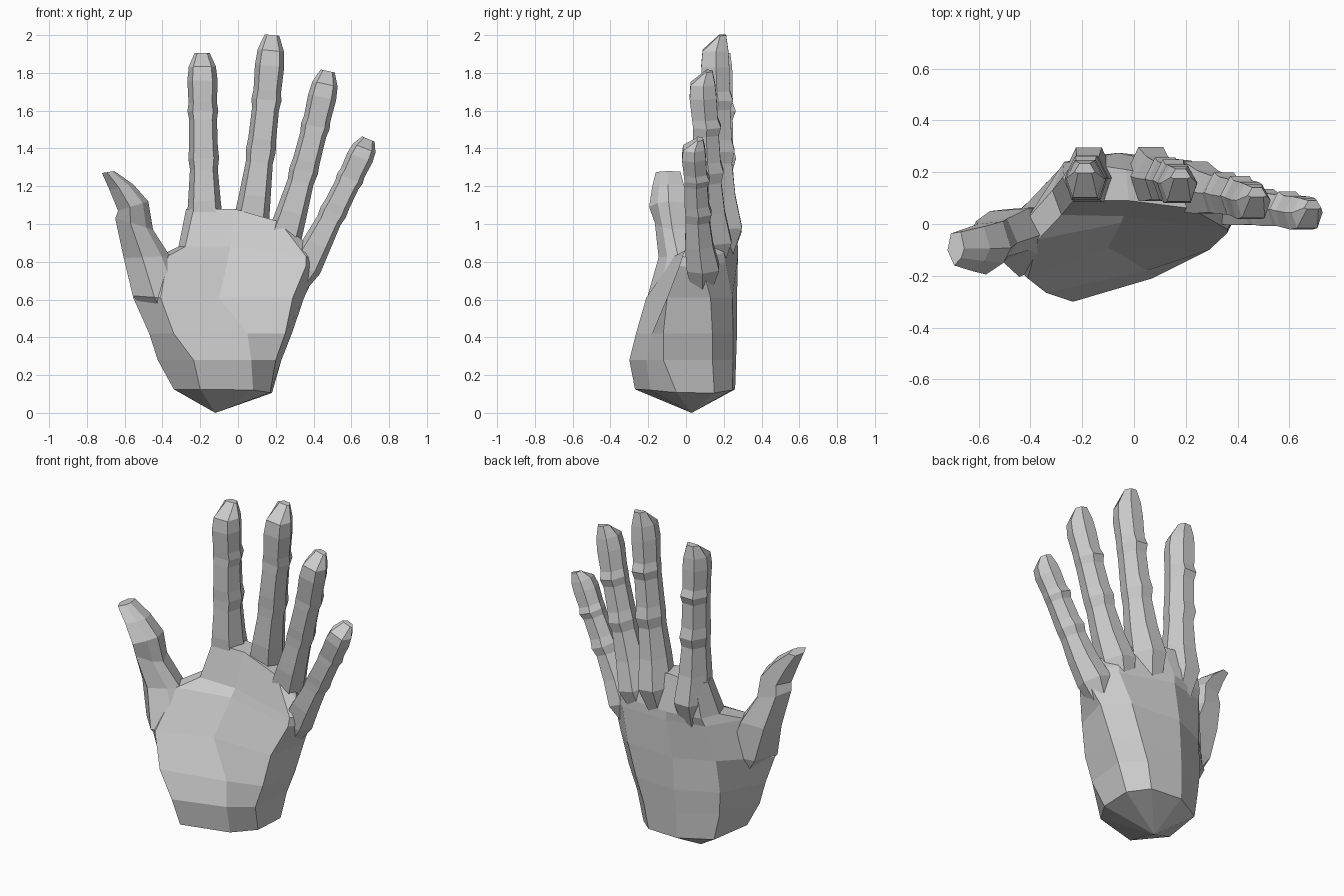
import bpy, bmesh
from mathutils import Vector

if "Cube" in bpy.data.objects:
    bpy.data.objects.remove(bpy.data.objects["Cube"])


def loft(name, rings, apex=None):
    """Skin a closed tube through the rings; the start may close in a point."""
    bm = bmesh.new()
    loops = [[bm.verts.new(p) for p in ring] for ring in rings]
    n = len(loops[0])
    for a, b in zip(loops, loops[1:]):
        for i in range(n):
            j = (i + 1) % n
            bm.faces.new((a[i], a[j], b[j], b[i]))
    if apex:
        v = bm.verts.new(apex)
        for i in range(n):
            bm.faces.new((v, loops[0][(i + 1) % n], loops[0][i]))
    else:
        bm.faces.new(loops[0][::-1])
    bm.faces.new(loops[-1])
    bmesh.ops.recalc_face_normals(bm, faces=bm.faces)
    bmesh.ops.triangulate(bm, faces=[f for f in bm.faces if len(f.verts) > 4])
    me = bpy.data.meshes.new(name)
    bm.to_mesh(me)
    bm.free()
    ob = bpy.data.objects.new(name, me)
    bpy.context.collection.objects.link(ob)
    return ob


# Palm: height, droop towards the little finger, outline (left, front, right, back)
palm_rings = [
    (.125, .6, [(-.34, -.10), (-.2, -.27), (.08, -.19), (.17, -.05),
                (.18, .15), (.08, .245), (-.12, .26), (-.30, .16)]),
    (.28, 0, [(-.425, -.10), (-.235, -.30), (.07, -.21), (.20, -.12),
              (.23, .14), (.11, .25), (-.12, .265), (-.33, .15)]),
    (.42, 0, [(-.47, -.09), (-.34, -.265), (.05, -.18), (.25, -.12),
              (.285, .14), (.16, .25), (-.11, .27), (-.34, .16)]),
    (.61, 0, [(-.555, -.06), (-.41, -.21), (-.10, -.09), (.29, -.10),
              (.35, .13), (.22, .245), (-.10, .27), (-.32, .17)]),
    (.83, .4, [(-.42, .01), (-.37, -.06), (-.05, .005), (.36, -.035),
               (.42, .09), (.28, .21), (-.06, .275), (-.28, .22)]),
    (.88, .4, [(-.315, .13), (-.28, .035), (-.04, .03), (.36, -.02),
               (.42, .08), (.28, .20), (-.06, .275), (-.27, .24)]),
    (1.08, 1.4, [(-.275, .18), (-.235, .09), (-.02, .09), (.22, .06),
                 (.36, .06), (.24, .16), (-.03, .21), (-.23, .24)]),
]
palm = loft("hand",
            [[(x, y, z - k * max(x, 0) ** 2) for x, y in pts] for z, k, pts in palm_rings],
            apex=(-.12, .03, 0))

# Shared finger profile: position along finger, width, front depth, back depth
FINGER = [
    (0, .65, .30, .20), (.17, 1.25, .58, .72), (.30, 1.08, .60, .52),
    (.44, .92, .53, .43), (.49, 1.02, .52, .53), (.54, .95, .53, .44),
    (.67, .92, .50, .42), (.71, 1.02, .48, .52), (.75, .94, .50, .42),
    (.86, 1.0, .54, .42), (.93, .90, .48, .40), (1, .50, -.10, .34),
]


def finger(name, base, mid, tip, size):
    base, mid, tip = Vector(base), Vector(mid), Vector(tip)
    ctrl = 2 * mid - (base + tip) / 2
    rings = []
    for t, w, f, b in FINGER:
        c = base * (1 - t) ** 2 + ctrl * 2 * t * (1 - t) + tip * t * t
        lean = (tip.x - base.x) / (tip.z - base.z)
        section = [(-.33, -f), (.33, -f), (.5, (b - f) * .3),
                   (.25, b), (-.25, b), (-.5, (b - f) * .3)]
        rings.append([(c.x + u * w * size, c.y + v * size,
                       c.z - u * w * size * lean * .8) for u, v in section])
    return loft(name, rings)


parts = [
    finger("index_finger", (-.17, .18, .74), (-.182, .18, 1.36), (-.19, .18, 1.905), .160),
    finger("middle_finger", (.03, .19, .76), (.122, .175, 1.40), (.18, .16, 2.0), .155),
    finger("ring_finger", (.17, .14, .70), (.35, .12, 1.29), (.475, .09, 1.81), .148),
    finger("little_finger", (.26, .09, .60), (.508, .065, 1.07), (.69, .045, 1.45), .132),
]

# Thumb: left x, right x, front y, back y, height left, height right
thumb_rings = [
    (-.44, -.28, -.12, .03, .48, .48),
    (-.557, -.27, -.205, .07, .62, .60),
    (-.605, -.36, -.145, .06, .82, .83),
    (-.65, -.45, -.165, .02, 1.03, .97),
    (-.635, -.475, -.195, .01, 1.07, 1.12),
    (-.68, -.555, -.18, -.01, 1.18, 1.21),
    (-.72, -.655, -.16, -.03, 1.27, 1.28),
]
rings = []
for x0, x1, y0, y1, z0, z1 in thumb_rings:
    section = [(0, .45), (.4, 0), (.82, .22), (1, .5), (.8, 1), (.2, .95)]
    rings.append([(x0 + u * (x1 - x0), y0 + v * (y1 - y0), z0 + u * (z1 - z0))
                  for u, v in section])
parts.append(loft("thumb", rings))

# Merge fingers and thumb into the palm
bpy.context.view_layer.objects.active = palm
for part in parts:
    mod = palm.modifiers.new("join", 'BOOLEAN')
    mod.operation = 'UNION'
    mod.solver = 'EXACT'
    mod.object = part
    bpy.ops.object.modifier_apply(modifier=mod.name)
    bpy.data.objects.remove(part, do_unlink=True)
